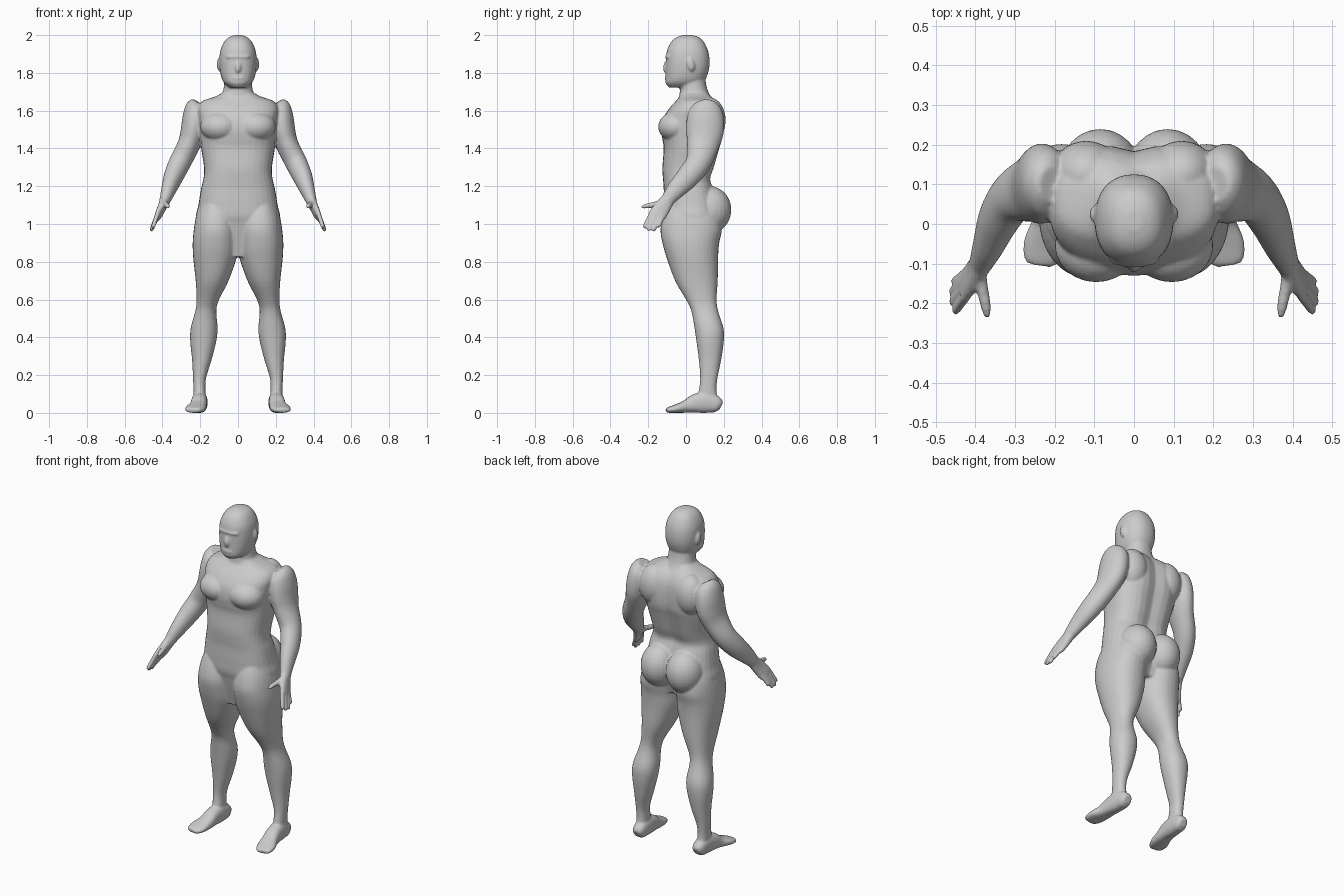
import bpy, bmesh, math
from mathutils import Vector, Matrix

SEG = 32
skin = bpy.data.materials.new("grey_skin")
skin.diffuse_color = (0.6, 0.6, 0.6, 1)
bm = bmesh.new()


def smooth_rows(rows, k=4):
    """Catmull-Rom interpolation of the section rows."""
    out = []
    for i in range(len(rows) - 1):
        a, b, c, d = (rows[max(i - 1, 0)], rows[i], rows[i + 1], rows[min(i + 2, len(rows) - 1)])
        for j in range(k):
            t = j / k
            out.append([0.5 * (2 * q + (r - p) * t + (2 * p - 5 * q + 4 * r - s) * t * t
                               + (3 * q - p - 3 * r + s) * t ** 3) for p, q, r, s in zip(a, b, c, d)])
    return out + [list(rows[-1])]


def skin_rings(rings):
    vs = [[bm.verts.new(p) for p in r] for r in rings]
    n = len(vs[0])
    for a, b in zip(vs, vs[1:]):
        for i in range(n):
            bm.faces.new((a[i], a[(i + 1) % n], b[(i + 1) % n], b[i]))
    bm.faces.new(vs[0][::-1])
    bm.faces.new(vs[-1])


def section(n):
    pts = []
    for i in range(SEG):
        a = 2 * math.pi * i / SEG
        c, s = math.cos(a), math.sin(a)
        pts.append((math.copysign(abs(c) ** (2 / n), c), math.copysign(abs(s) ** (2 / n), s)))
    return pts


def stack(rows, n=2.2, side=1, groove=0.0):
    """Horizontal sections: z, x low, x high, y front, y back."""
    rings = []
    for z, x0, x1, y0, y1 in smooth_rows(rows):
        ring = []
        for c, s in section(n):
            x = (x0 + x1) / 2 + c * (x1 - x0) / 2
            y = (y0 + y1) / 2 + s * (y1 - y0) / 2
            if s > 0:
                y -= groove * s * math.exp(-(x / 0.05) ** 2)
            ring.append((side * x, y, z))
        rings.append(ring)
    skin_rings(rings)


def tube(rows, side=1, n=2.0):
    """Sections square to a path: x, y, z, radius across, radius deep."""
    rows = smooth_rows(rows)
    rings = []
    for i, r in enumerate(rows):
        t = (Vector(rows[min(i + 1, len(rows) - 1)][:3]) - Vector(rows[max(i - 1, 0)][:3])).normalized()
        u = Vector((1, 0, 0))
        u = (u - t * u.dot(t)).normalized()
        v = t.cross(u)
        ring = [Vector(r[:3]) + u * (c * r[3]) + v * (s * r[4]) for c, s in section(n)]
        rings.append([(side * p.x, p.y, p.z) for p in ring])
    skin_rings(rings)


def blob(c, r, rot=0.0):
    m = Matrix.Translation(c) @ Matrix.Rotation(rot, 4, 'X') @ Matrix.Diagonal((*r, 1))
    bmesh.ops.create_uvsphere(bm, u_segments=24, v_segments=16, radius=1, matrix=m)


def sym(rows):
    return [(z, -w, w, f, b) for z, w, f, b in rows]


# torso
stack(sym([(1.70, .075, -.03, .12), (1.675, .12, -.035, .145), (1.65, .19, -.055, .17),
           (1.61, .215, -.09, .193), (1.56, .21, -.12, .203), (1.50, .205, -.13, .205),
           (1.45, .20, -.125, .2), (1.40, .195, -.118, .185), (1.30, .18, -.125, .157),
           (1.24, .183, -.122, .137), (1.19, .195, -.118, .15), (1.10, .21, -.118, .175),
           (1.02, .222, -.11, .18), (.92, .16, -.06, .15)]), n=2.5, groove=.022)
# crotch panel
stack(sym([(.825, .07, -.06, .06), (.94, .075, -.09, .08), (1.05, .075, -.115, .1)]), n=6)
# neck and head
stack(sym([(1.82, .07, -.03, .10), (1.75, .073, -.032, .105), (1.70, .08, -.033, .118),
           (1.66, .10, -.04, .14)]))
stack(sym([(2.0, .02, -.015, .035), (1.988, .05, -.05, .07), (1.965, .073, -.078, .094),
           (1.92, .093, -.1, .116), (1.87, .099, -.106, .125), (1.82, .097, -.107, .122),
           (1.775, .088, -.108, .108), (1.745, .072, -.108, .09), (1.722, .045, -.09, .07)]), n=2.25)
# face: nose, lips, brow
blob((0, -.106, 1.832), (.016, .015, .032), -.15)
blob((0, -.104, 1.772), (.032, .009, .010))
blob((0, -.088, 1.885), (.065, .022, .014))

for s in (-1, 1):
    blob((s * .1, .025, 1.845), (.012, .02, .036), .2)           # ear
    blob((s * .095, -.055, 1.515), (.105, .092, .08))            # chest muscle
    blob((s * .085, .125, 1.075), (.105, .115, .125))            # buttock
    blob((s * .12, .125, 1.55), (.09, .085, .12))                # shoulder blade
    # leg
    stack([(1.10, .03, .20, -.10, .15), (1.04, .01, .222, -.122, .18), (.97, 0, .234, -.135, .19),
           (.90, 0, .24, -.125, .176), (.82, .008, .237, -.102, .17), (.70, .05, .224, -.058, .168),
           (.60, .10, .219, 0, .162), (.54, .115, .226, .028, .17), (.45, .108, .25, .045, .198),
           (.38, .115, .253, .055, .2), (.28, .14, .243, .068, .186), (.18, .17, .238, .075, .166),
           (.11, .172, .235, .066, .162), (.04, .17, .235, .05, .178)], n=2.2, side=s)
    # foot
    tube([(.2, .186, .035, .022, .022), (.2, .165, .044, .036, .042), (.202, .11, .055, .041, .055),
          (.206, .05, .050, .043, .05), (.212, 0, .034, .046, .034), (.225, -.05, .023, .053, .023),
          (.235, -.088, .016, .045, .016), (.238, -.104, .013, .03, .011)], s, 2.4)
    # arm
    tube([(.205, .1, 1.64, .04, .045), (.218, .102, 1.615, .06, .08), (.228, .103, 1.56, .066, .098),
          (.238, .1, 1.49, .066, .1), (.26, .09, 1.42, .06, .086), (.305, .068, 1.33, .058, .068),
          (.34, .015, 1.255, .052, .062), (.366, -.05, 1.185, .04, .05), (.385, -.095, 1.13, .03, .037),
          (.396, -.115, 1.1, .025, .036)], s)
    # palm
    tube([(.383, -.09, 1.135, .027, .034), (.4, -.12, 1.095, .022, .042), (.415, -.142, 1.062, .019, .046),
          (.427, -.155, 1.04, .015, .044)], s, 2.4)
    # fingers and thumb
    for k, t in (((.422, -.180, 1.065), (.452, -.222, .978)), ((.427, -.163, 1.05), (.460, -.200, .964)),
                 ((.428, -.145, 1.04), (.461, -.173, .962)), ((.424, -.125, 1.04), (.455, -.146, .983))):
        k, t = Vector(k), Vector(t)
        tube([(*k, .013, .013), (*k.lerp(t, .5), .012, .012), (*k.lerp(t, .9), .011, .011),
              (*t, .006, .006)], s)
    tube([(.392, -.115, 1.11, .018, .024), (.382, -.165, 1.103, .015, .016), (.373, -.21, 1.095, .013, .013),
          (.37, -.236, 1.088, .007, .007)], s)

# one continuous body, blended from the parts
bmesh.ops.recalc_face_normals(bm, faces=bm.faces)
me = bpy.data.meshes.new("human_body")
bm.to_mesh(me)
bm.free()
me.materials.append(skin)
body = bpy.data.objects.new("human_body", me)
bpy.context.collection.objects.link(body)
rm = body.modifiers.new("blend", 'REMESH')
rm.mode = 'VOXEL'
rm.voxel_size = 0.006
rm.use_smooth_shade = True
sm = body.modifiers.new("soften", 'SMOOTH')
sm.factor = 0.5
sm.iterations = 5
